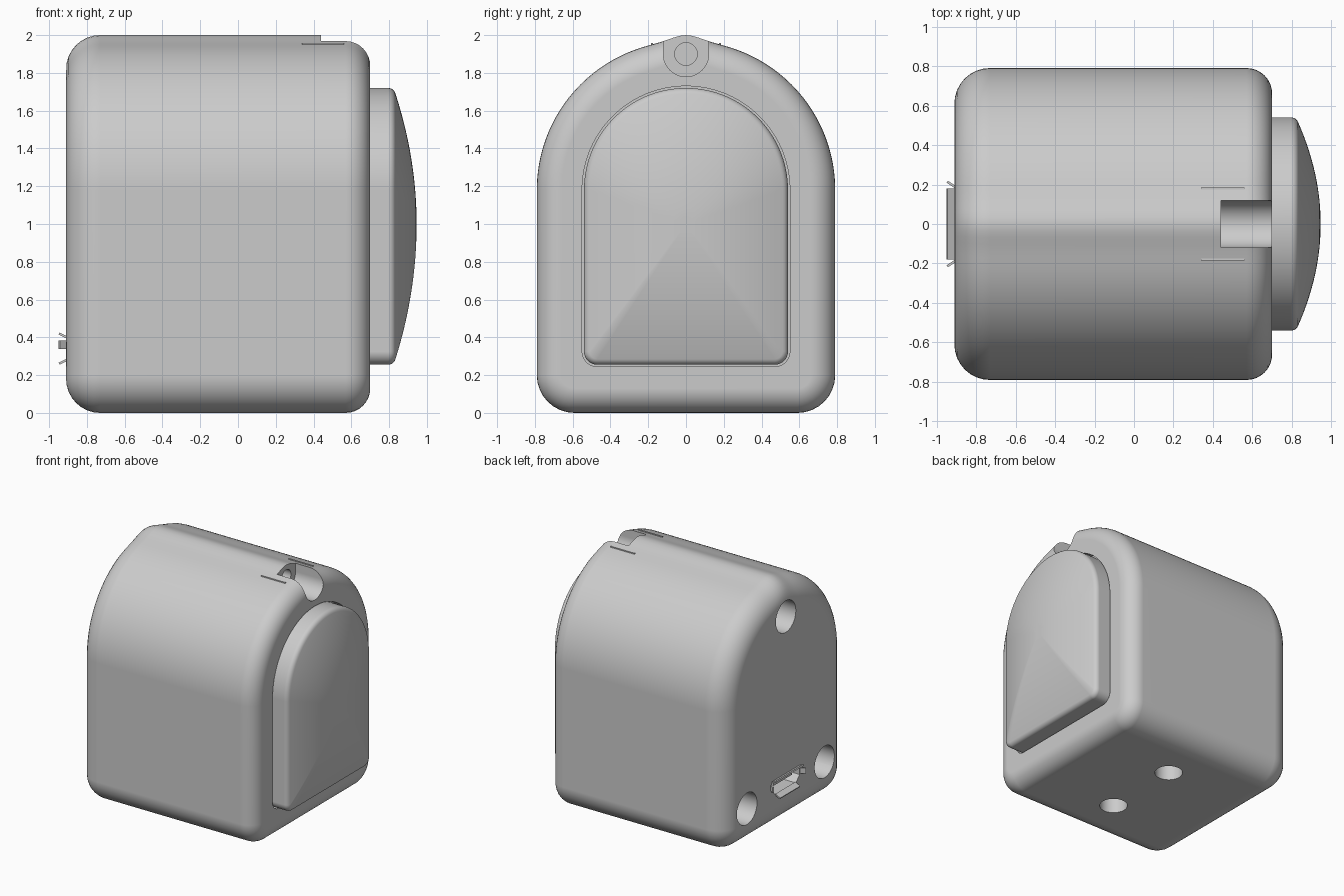
import bpy
import bmesh
from math import sin, cos, pi, exp, radians

if "Cube" in bpy.data.objects:
    bpy.data.objects.remove(bpy.data.objects["Cube"])

grey = bpy.data.materials.new("plain grey")
grey.use_nodes = True
grey.diffuse_color = (0.6, 0.6, 0.6, 1)
grey.node_tree.nodes["Principled BSDF"].inputs["Base Color"].default_value = (0.6, 0.6, 0.6, 1)


def add_object(name, bm):
    bmesh.ops.recalc_face_normals(bm, faces=bm.faces)
    mesh = bpy.data.meshes.new(name)
    bm.to_mesh(mesh)
    bm.free()
    mesh.materials.append(grey)
    obj = bpy.data.objects.new(name, mesh)
    bpy.context.collection.objects.link(obj)
    return obj


def activate(obj):
    bpy.ops.object.select_all(action='DESELECT')
    obj.select_set(True)
    bpy.context.view_layer.objects.active = obj


def loft(name, rings):
    """Skin a list of equal-length point rings and cap both ends."""
    bm = bmesh.new()
    loops = [[bm.verts.new(p) for p in ring] for ring in rings]
    for a, b in zip(loops, loops[1:]):
        for i in range(len(a)):
            j = (i + 1) % len(a)
            bm.faces.new((a[i], a[j], b[j], b[i]))
    bm.faces.new(loops[0])
    bm.faces.new(loops[-1])
    return add_object(name, bm)


def arc(cy, cz, r, start, end, steps):
    return [(cy + r * cos(start + (end - start) * i / steps),
             cz + r * sin(start + (end - start) * i / steps)) for i in range(steps + 1)]


def arch(half, spring, bottom, corner, inset=0.0, ridge=0.0):
    """Round-topped outline in the y-z plane, with an optional soft ridge on top."""
    r = corner - inset
    top = [(y, z + ridge * exp(-(y / 0.1) ** 2))
           for y, z in arc(0, spring, half - inset, 0, pi, 72)]
    return (top + arc(corner - half, bottom + corner, r, pi, 1.5 * pi, 8)
            + arc(half - corner, bottom + corner, r, 1.5 * pi, 2 * pi, 8))


def at_x(x, outline):
    return [(x, y, z) for y, z in outline]


def prism(name, x0, x1, outline):
    return loft(name, [at_x(x0, outline), at_x(x1, outline)])


def circle(y, z, r):
    return arc(y, z, r, 0, 2 * pi, 40)[:-1]


def box(name, centre, size, tilt=(0, 0, 0)):
    bm = bmesh.new()
    bmesh.ops.create_cube(bm, size=1)
    bmesh.ops.scale(bm, vec=size, verts=bm.verts)
    obj = add_object(name, bm)
    obj.location = centre
    obj.rotation_euler = tilt
    return obj


def cut(target, cutter):
    cutter.hide_render = True
    mod = target.modifiers.new("cut", 'BOOLEAN')
    mod.operation = 'DIFFERENCE'
    mod.solver = 'EXACT'
    mod.object = cutter
    activate(target)
    bpy.ops.object.modifier_apply(modifier=mod.name)
    bpy.data.objects.remove(cutter)


def smooth(obj):
    activate(obj)
    bpy.ops.object.shade_smooth_by_angle(angle=radians(30))
    obj.modifiers.new("even shading", 'WEIGHTED_NORMAL').keep_sharp = True


# Housing: arched shell with a different edge rounding at each end
STEPS = 8
rings = []
for end, radius, side in ((-0.91, 0.18, 1), (0.70, 0.13, -1)):
    part = []
    for i in range(STEPS + 1):
        a = pi / 2 * i / STEPS
        outline = arch(0.79, 1.18, 0, 0.2, radius * (1 - sin(a)), 0.03)
        part.append(at_x(end + side * radius * (1 - cos(a)), outline))
    rings += part if side > 0 else part[::-1]
housing = loft("housing", rings)

# Notch at the top with a small bore in its end wall
notch = arc(0, 1.9, 0.12, pi, 2 * pi, 24) + [(0.12, 2.1), (-0.12, 2.1)]
cut(housing, prism("notch_cutter", 0.44, 0.8, notch))
cut(housing, prism("bore_cutter", 0.2, 0.5, circle(0, 1.9, 0.06)))

# Recess that leaves a fine gap around the end panel
cut(housing, prism("recess_cutter", 0.64, 0.8, arch(0.55, 1.18, 0.245, 0.08)))

# Three round holes in the end wall and the connector pocket
for y, z in ((0, 1.70), (0.505, 0.31), (-0.505, 0.31)):
    cut(housing, prism("hole_cutter", -1.0, -0.6, circle(y, z, 0.13)))
socket = [(0.18, 0.40), (-0.18, 0.40), (-0.18, 0.33), (-0.13, 0.28), (0.13, 0.28), (0.18, 0.33)]
cut(housing, prism("socket_cutter", -1.0, -0.68, socket))

# Two round holes underneath
for y in (-0.325, 0.325):
    foot = [[(px - 0.07, py + y, z) for px, py in circle(0, 0, 0.105)] for z in (-0.1, 0.3)]
    cut(housing, loft("foot_cutter", foot))
smooth(housing)

# End panel: rounded rim and a shallow dome
rings = [at_x(0.62, arch(0.54, 1.18, 0.255, 0.07)), at_x(0.795, arch(0.54, 1.18, 0.255, 0.07))]
for i in range(1, 6):
    a = radians(75) * i / 5
    d = 0.04 * (1 - cos(a))
    rings.append(at_x(0.795 + 0.04 * sin(a), arch(0.54, 1.18, 0.255, 0.07, d)))
rim = arch(0.54, 1.18, 0.255, 0.07, d)
rim_x = rings[-1][0][0]
for i in range(1, 16):
    t = 1 - i / 16
    rings.append([(rim_x + 0.112 * (1 - t * t), y * t, 1 + (z - 1) * t) for y, z in rim])
smooth(loft("end_panel", rings))

# Thin strips either side of the notch
for side, label in ((1, "back"), (-1, "front")):
    box(label + "_strip", (0.45, side * 0.18, 1.935), (0.22, 0.01, 0.046))

# Connector: flared lips and inner tongue
for side, label in ((1, "upper"), (-1, "lower")):
    box(label + "_connector_lip", (-0.925, 0, 0.34 + side * 0.069),
        (0.05, 0.36 if side > 0 else 0.26, 0.012), (0, side * 0.45, 0))
for side, label in ((1, "back"), (-1, "front")):
    box(label + "_connector_lip", (-0.925, side * 0.2, 0.36),
        (0.05, 0.012, 0.045), (0, 0, -side * 0.6))
box("connector_tongue", (-0.78, 0, 0.355), (0.2, 0.24, 0.025))
